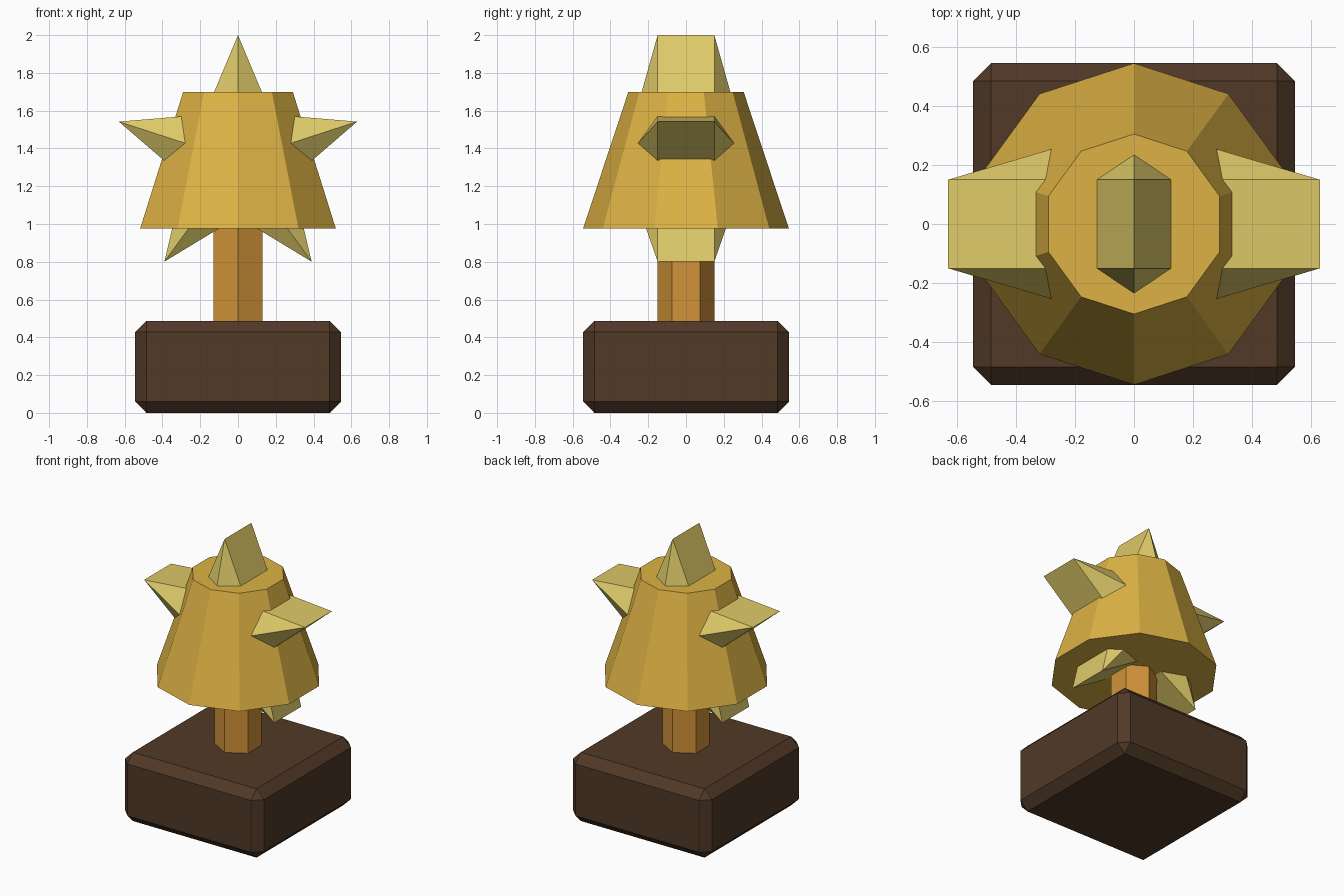
import bpy
import bmesh
from math import sin, cos, pi

default_cube = bpy.data.objects.get("Cube")
if default_cube:
    bpy.data.objects.remove(default_cube, do_unlink=True)


def material(name, color):
    mat = bpy.data.materials.new(name)
    mat.use_nodes = True
    rgba = (*color, 1.0)
    mat.diffuse_color = rgba
    mat.node_tree.nodes["Principled BSDF"].inputs["Base Color"].default_value = rgba
    return mat


def add_object(name, bm, mat):
    bmesh.ops.recalc_face_normals(bm, faces=bm.faces)
    mesh = bpy.data.meshes.new(name)
    bm.to_mesh(mesh)
    bm.free()
    mesh.materials.append(mat)
    obj = bpy.data.objects.new(name, mesh)
    bpy.context.collection.objects.link(obj)
    return obj


def frustum(name, sides, r_bottom, r_top, z_bottom, z_top, mat):
    """Capped flat-sided cone with a corner pointing along the y axis."""
    bm = bmesh.new()
    rings = []
    for r, z in ((r_bottom, z_bottom), (r_top, z_top)):
        angles = [2 * pi * i / sides for i in range(sides)]
        rings.append([bm.verts.new((r * sin(a), r * cos(a), z)) for a in angles])
        bm.faces.new(rings[-1])
    low, high = rings
    for i in range(sides):
        j = (i + 1) % sides
        bm.faces.new((low[i], low[j], high[j], high[i]))
    return add_object(name, bm, mat)


def star(name, points, r_tip, r_notch, rim, apex, z, mat):
    """Thick upright star whose front and back rise to a central apex."""
    bm = bmesh.new()
    count = 2 * points
    rings = []
    for side in (-1, 1):
        ring = []
        for i in range(count):
            r = r_notch if i % 2 else r_tip
            a = 2 * pi * i / count
            ring.append(bm.verts.new((r * sin(a), side * rim, z + r * cos(a))))
        centre = bm.verts.new((0, side * apex, z))
        for i in range(count):
            bm.faces.new((ring[i], ring[(i + 1) % count], centre))
        rings.append(ring)
    front, back = rings
    for i in range(count):
        j = (i + 1) % count
        bm.faces.new((front[i], front[j], back[j], back[i]))
    return add_object(name, bm, mat)


dark_wood = material("dark wood", (0.082, 0.041, 0.020))
bronze = material("bronze", (0.63, 0.29, 0.040))
gold = material("gold", (0.73, 0.45, 0.058))
pale_gold = material("pale gold", (0.73, 0.59, 0.140))

# Chamfered plinth
bm = bmesh.new()
bmesh.ops.create_cube(bm, size=1)
for v in bm.verts:
    v.co.x *= 1.09
    v.co.y *= 1.09
    v.co.z = (v.co.z + 0.5) * 0.487
bmesh.ops.bevel(bm, geom=bm.edges[:], offset=0.06, offset_type='OFFSET',
                segments=1, profile=0.5, affect='EDGES')
add_object("plinth", bm, dark_wood)

# Hexagonal stem, bell-shaped body and the star set through it
frustum("stem", 6, 0.15, 0.15, 0.47, 1.05, bronze)
frustum("bell_body", 10, 0.545, 0.305, 0.975, 1.70, gold)
star("star", 5, 0.663, 0.30, 0.15, 0.337, 1.337, pale_gold)
